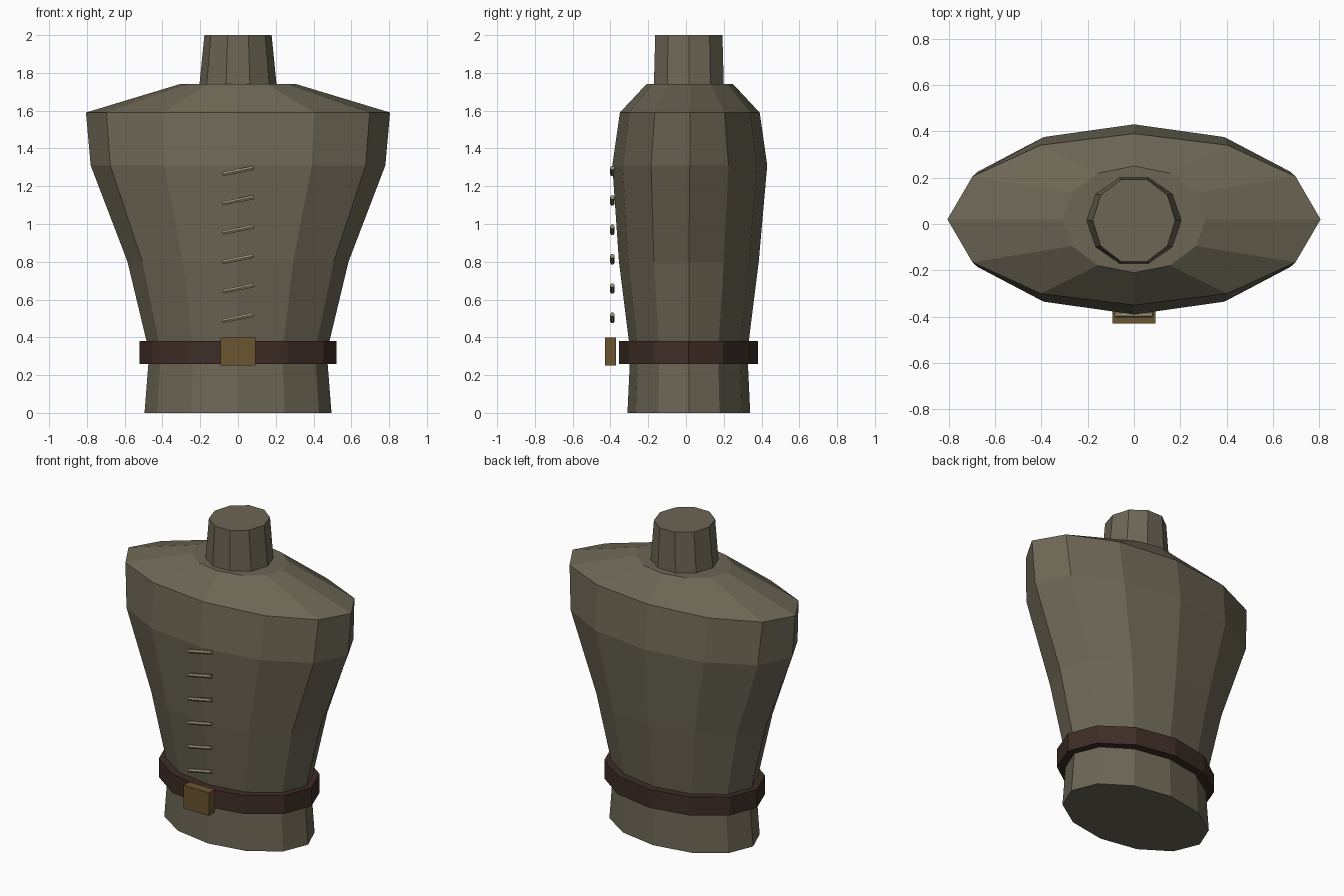
import bpy, bmesh
from math import cos, sin, pi

cube = bpy.data.objects.get("Cube")
if cube:
    bpy.data.objects.remove(cube, do_unlink=True)


def material(name, r, g, b):
    m = bpy.data.materials.new(name)
    m.use_nodes = True
    m.diffuse_color = (r, g, b, 1)
    bsdf = m.node_tree.nodes["Principled BSDF"]
    bsdf.inputs["Base Color"].default_value = (r, g, b, 1)
    bsdf.inputs["Roughness"].default_value = 0.9
    return m


cloth = material("olive cloth", 0.15, 0.133, 0.09)
leather = material("brown leather", 0.048, 0.026, 0.019)
brass = material("dull brass", 0.145, 0.09, 0.029)
thread = material("pale thread", 0.30, 0.26, 0.16)


def loft(name, rings, sides, mat, closed=False):
    """Skin elliptical rings (z, rx, ry, centre y); cap the ends or join them."""
    bm = bmesh.new()
    loops = []
    for z, rx, ry, cy in rings:
        angles = [2 * pi * i / sides for i in range(sides)]
        loops.append([bm.verts.new((rx * cos(a), cy + ry * sin(a), z)) for a in angles])
    pairs = list(zip(loops, loops[1:]))
    if closed:
        pairs.append((loops[-1], loops[0]))
    else:
        bm.faces.new(loops[0])
        bm.faces.new(loops[-1])
    for low, high in pairs:
        for i in range(sides):
            j = (i + 1) % sides
            bm.faces.new((low[i], low[j], high[j], high[i]))
    bmesh.ops.recalc_face_normals(bm, faces=bm.faces)
    mesh = bpy.data.meshes.new(name)
    bm.to_mesh(mesh)
    bm.free()
    mesh.materials.append(mat)
    obj = bpy.data.objects.new(name, mesh)
    bpy.context.collection.objects.link(obj)
    return obj


# Torso from hem to collar
loft("torso", [
    (0.00, 0.495, 0.325, 0.015),
    (0.32, 0.470, 0.310, 0.015),
    (0.80, 0.585, 0.370, 0.015),
    (1.31, 0.780, 0.410, 0.020),
    (1.59, 0.805, 0.370, 0.020),
    (1.74, 0.310, 0.230, 0.020),
], 12, cloth)

# Neck stump
loft("neck", [(1.72, 0.206, 0.195, 0.015), (2.0, 0.178, 0.187, 0.015)], 10, cloth)

# Belt band with its inner wall tucked into the waist
loft("belt", [
    (0.26, 0.45, 0.29, 0.013),
    (0.26, 0.522, 0.368, 0.013),
    (0.38, 0.522, 0.368, 0.013),
    (0.38, 0.45, 0.29, 0.013),
], 12, leather, closed=True)

# Buckle
bpy.ops.mesh.primitive_cube_add(size=1, location=(0, -0.4, 0.325))
buckle = bpy.context.object
buckle.name = "buckle"
buckle.scale = (0.185, 0.06, 0.15)
buckle.data.materials.append(brass)

# Slanted stitches up the chest
for i in range(6):
    bpy.ops.mesh.primitive_cylinder_add(
        vertices=6, radius=0.0125, depth=0.167,
        location=(0, -0.39, 0.503 + 0.1555 * i), rotation=(0, pi / 2 - 0.2, 0))
    stitch = bpy.context.object
    stitch.name = f"stitch_{i + 1}"
    stitch.data.materials.append(thread)
